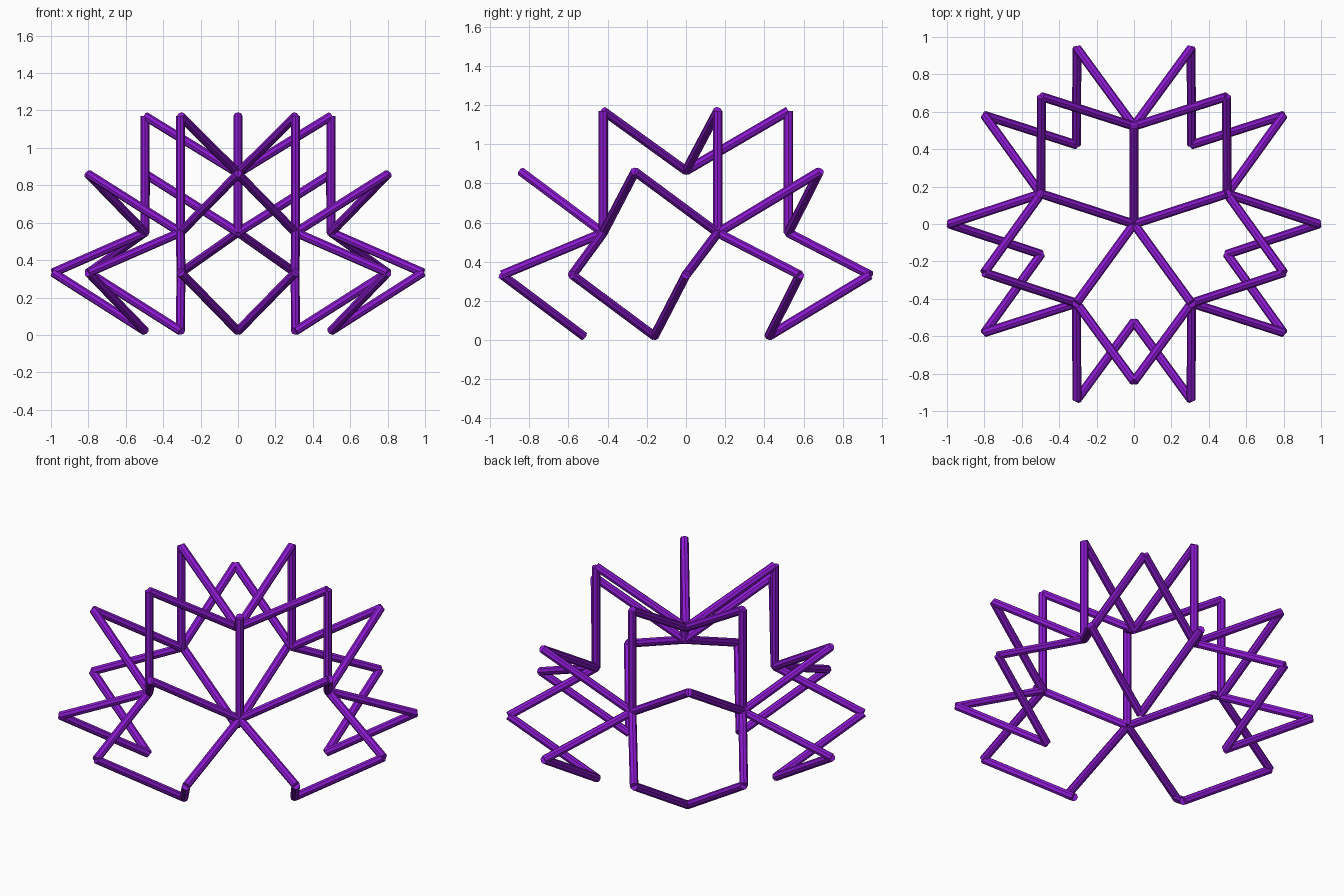
import bpy
from math import radians, cos, sin
from mathutils import Vector

if "Cube" in bpy.data.objects:
    bpy.data.objects.remove(bpy.data.objects["Cube"])

TUBE = 0.024   # bar radius
SIDES = 8
INNER = 0.523  # radius of upper, elbow and foot rings
WIDE = 0.842   # radius of shoulder ring
OUTER = 0.988  # radius of the ten outer tips

purple = bpy.data.materials.new("purple")
purple.diffuse_color = (0.27, 0.01, 0.65, 1)
purple.use_nodes = True
purple.node_tree.nodes["Principled BSDF"].inputs["Base Color"].default_value = purple.diffuse_color


def node(radius, degrees, z):
    a = radians(degrees)
    return Vector((radius * cos(a), radius * sin(a), z))


def bar(name, a, b):
    d = b - a
    bpy.ops.mesh.primitive_cylinder_add(vertices=SIDES, radius=TUBE,
                                        depth=d.length, location=(a + b) / 2)
    ob = bpy.context.object
    ob.name = name
    ob.rotation_euler = d.to_track_quat('Z', 'Y').to_euler()
    ob.data.materials.append(purple)


hub = Vector((0, 0, 0.865))

# Five identical sectors around the vertical axis
for k in range(5):
    a = 90 + 72 * k
    crown = node(INNER, a, 1.17)
    elbow = node(INNER, a, 0.548)
    bar("crown_bar", hub, crown)
    bar("upright", crown, elbow)
    for side in (-1, 1):
        shoulder = node(WIDE, a + 36 * side, 0.86)
        tip = node(OUTER, a + 18 * side, 0.333)
        foot = node(INNER, a + 36 * side, 0.021)
        bar("shoulder_bar", elbow, shoulder)
        bar("outer_bar", elbow, tip)
        bar("foot_bar", tip, foot)
